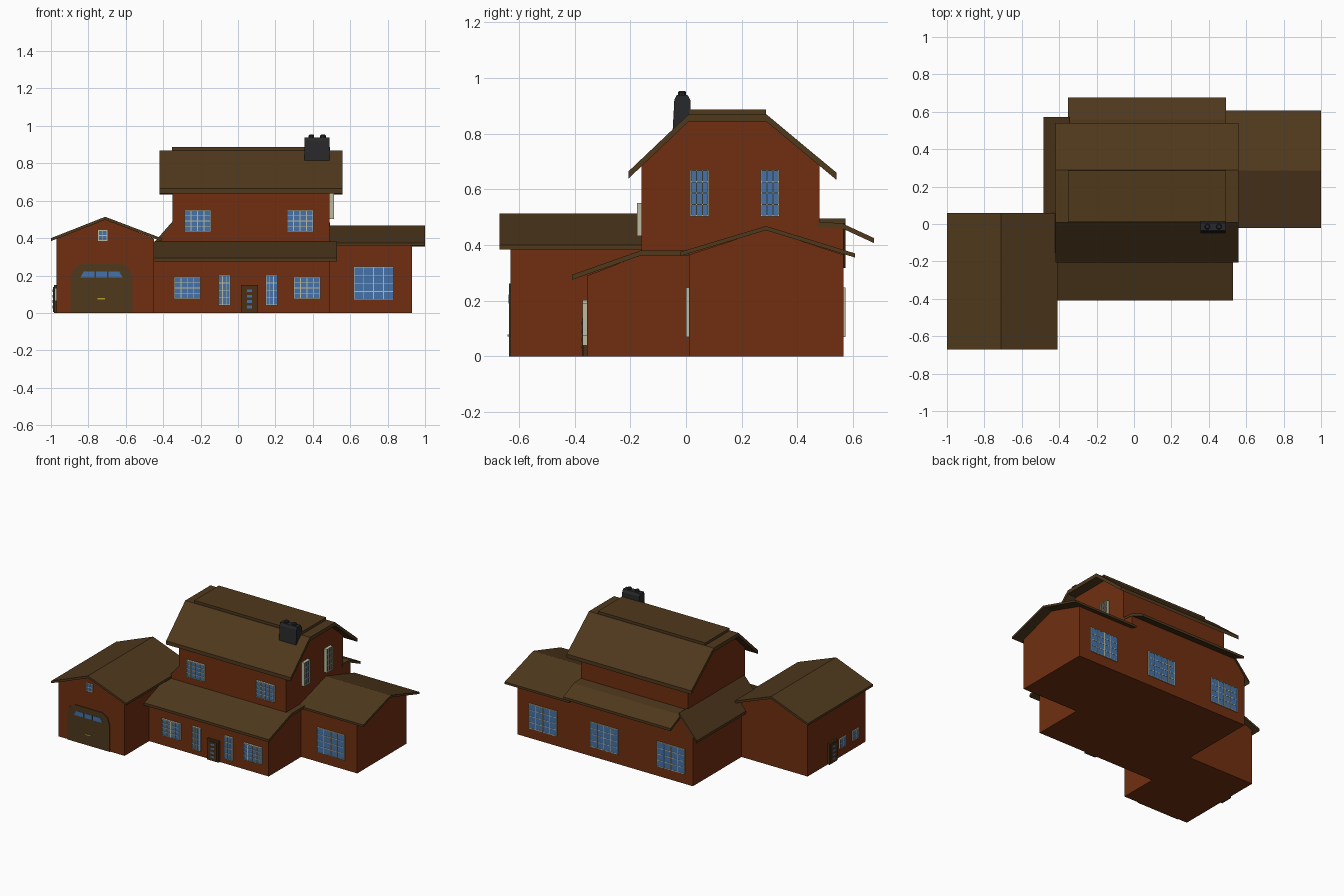
import bpy, bmesh
from mathutils import Vector

if "Cube" in bpy.data.objects:
    bpy.data.objects.remove(bpy.data.objects["Cube"])


def material(name, r, g, b):
    m = bpy.data.materials.new(name)
    m.diffuse_color = (r, g, b, 1)
    m.use_nodes = True
    m.node_tree.nodes["Principled BSDF"].inputs["Base Color"].default_value = m.diffuse_color
    return m


WALL = material("brick", 0.16, 0.028, 0.005)
ROOF = material("roof_brown", 0.078, 0.04, 0.012)
DOOR = material("door_brown", 0.07, 0.03, 0.008)
GLASS = material("blue_glass", 0.06, 0.17, 0.40)
FRAME = material("cream_frame", 0.50, 0.50, 0.36)
DARK = material("chimney_grey", 0.022, 0.022, 0.024)
BRASS = material("brass", 0.45, 0.32, 0.03)


def finish(name, bm, mats):
    bmesh.ops.recalc_face_normals(bm, faces=bm.faces)
    me = bpy.data.meshes.new(name)
    bm.to_mesh(me)
    bm.free()
    for m in mats:
        me.materials.append(m)
    ob = bpy.data.objects.new(name, me)
    bpy.context.collection.objects.link(ob)
    return ob


def add_prism(bm, pts, place, lo, hi, mat=0):
    """Extrude a 2D outline between lo and hi; place(u, v, d) gives the 3D point."""
    a = [bm.verts.new(place(u, v, lo)) for u, v in pts]
    b = [bm.verts.new(place(u, v, hi)) for u, v in pts]
    n = len(pts)
    faces = [bm.faces.new(a), bm.faces.new(b[::-1])]
    faces += [bm.faces.new((a[i], b[i], b[(i + 1) % n], a[(i + 1) % n])) for i in range(n)]
    for f in faces:
        f.material_index = mat


def rect(u0, u1, v0, v1):
    return [(u0, v0), (u1, v0), (u1, v1), (u0, v1)]


def along_x(u, v, d):
    return Vector((d, u, v))


def along_y(u, v, d):
    return Vector((u, d, v))


def on_wall(side, at):
    """Placement on a wall: d is the distance out of the wall."""
    return {
        "front": lambda u, v, d: Vector((u, at - d, v)),
        "back": lambda u, v, d: Vector((u, at + d, v)),
        "right": lambda u, v, d: Vector((at + d, u, v)),
        "left": lambda u, v, d: Vector((at - d, u, v)),
    }[side]


def prism(name, pts, place, lo, hi, mat):
    bm = bmesh.new()
    add_prism(bm, pts, place, lo, hi)
    return finish(name, bm, [mat])


def roof(name, path, place, lo, hi, t=0.018):
    """Roof sheet following a profile path, t thick."""
    return prism(name, path + [(u, v - t) for u, v in reversed(path)], place, lo, hi, ROOF)


def window(name, side, at, u0, u1, v0, v1, cols, rows, depth=0.016):
    bm = bmesh.new()
    p = on_wall(side, at)
    add_prism(bm, rect(u0, u1, v0, v1), p, -0.005, depth * 0.7, 0)
    w = 0.0022
    for i in range(cols + 1):
        u = u0 + (u1 - u0) * i / cols
        add_prism(bm, rect(u - w, u + w, v0 - w, v1 + w), p, -0.005, depth, 1)
    for j in range(rows + 1):
        v = v0 + (v1 - v0) * j / rows
        add_prism(bm, rect(u0 - w, u1 + w, v - w, v + w), p, -0.005, depth - 0.001, 1)
    return finish(name, bm, [GLASS, FRAME])


def door(name, side, at, u0, u1, h):
    bm = bmesh.new()
    p = on_wall(side, at)
    c = (u0 + u1) / 2
    add_prism(bm, rect(u0, u1, 0, h), p, -0.005, 0.014, 0)
    add_prism(bm, rect(u0 + 0.012, u1 - 0.012, 0.004, h - 0.012), p, 0, 0.018, 0)
    for j in range(4):
        add_prism(bm, rect(c - 0.013, c + 0.013, 0.025 + 0.029 * j, 0.039 + 0.029 * j), p, 0, 0.021, 1)
    return finish(name, bm, [DOOR, GLASS])


# Ground floor, wing, garage and upper floor walls
prism("ground_floor", [(-0.355, 0), (0.565, 0), (0.565, 0.365), (-0.16, 0.365), (-0.355, 0.29)],
      along_x, -0.45, 0.49, WALL)
prism("back_wall_rise", rect(0.47, 0.565, 0.36, 0.465), along_x, -0.35, 0.49, WALL)
prism("left_gable_infill", [(-0.45, 0.35), (-0.35, 0.35), (-0.35, 0.475), (-0.45, 0.355)],
      along_y, -0.16, 0.565, WALL)
prism("wing", [(0.01, 0), (0.565, 0), (0.565, 0.365), (0.287, 0.455), (0.01, 0.365)],
      along_x, 0.49, 0.93, WALL)
prism("garage", [(-0.97, 0), (-0.45, 0), (-0.45, 0.398), (-0.71, 0.5), (-0.97, 0.398)],
      along_y, -0.63, 0.02, WALL)
prism("upper_floor", [(-0.16, 0.3), (0.48, 0.3), (0.48, 0.685), (0.285, 0.85), (0.005, 0.85), (-0.16, 0.685)],
      along_x, -0.35, 0.49, WALL)

# Roofs
roof("main_roof", [(-0.207, 0.664), (0.008, 0.868), (0.29, 0.868), (0.54, 0.66)], along_x, -0.42, 0.56, 0.026)
prism("roof_ridge_panel", rect(0.012, 0.287, 0.86, 0.886), along_x, -0.352, 0.492, ROOF)
roof("porch_roof", [(-0.41, 0.293), (-0.16, 0.381), (0.01, 0.381)], along_x, -0.46, 0.53)
roof("back_roof", [(0.47, 0.484), (0.56, 0.478), (0.675, 0.425)], along_x, -0.352, 0.492)
roof("left_roof", [(-0.485, 0.335), (-0.345, 0.495)], along_y, -0.155, 0.572)
roof("wing_roof", [(-0.022, 0.375), (0.287, 0.468), (0.607, 0.37)], along_x, 0.49, 1.0, 0.015)
roof("garage_roof", [(-1.0, 0.4), (-0.71, 0.514), (-0.41, 0.4)], along_y, -0.67, 0.06, 0.016)

# Front windows, in mirrored-looking pairs
for i, x in enumerate((-0.34, 0.3)):
    window(f"front_window_{i}", "front", -0.355, x, x + 0.138, 0.077, 0.19, 4, 4)
for i, x in enumerate((-0.103, 0.15)):
    window(f"side_light_{i}", "front", -0.355, x, x + 0.06, 0.042, 0.2, 3, 4)
for i, x in enumerate((-0.285, 0.263)):
    window(f"upper_window_{i}", "front", -0.16, x, x + 0.138, 0.435, 0.548, 4, 4)
window("wing_window", "front", 0.01, 0.62, 0.83, 0.072, 0.245, 4, 4, 0.01)

# Back, gable end and garage windows
for i, x in enumerate((-0.385, 0.138, 0.62)):
    window(f"back_window_{i}", "back", 0.565, x, x + 0.215, 0.072, 0.245, 4, 4, 0.008)
for i, y in enumerate((0.017, 0.27)):
    window(f"gable_window_{i}", "right", 0.49, y, y + 0.063, 0.505, 0.668, 3, 4, 0.022)
for i, y in enumerate((-0.40, -0.545)):
    window(f"garage_side_window_{i}", "left", -0.97, y, y + 0.065, 0.065, 0.13, 2, 2, 0.01)
window("garage_attic_window", "front", -0.63, -0.746, -0.7, 0.387, 0.44, 2, 2, 0.006)

# Doors
door("front_door", "front", -0.355, 0.016, 0.106, 0.15)
door("garage_side_door", "left", -0.97, -0.295, -0.205, 0.15)

# Garage door with clipped corners, three panes and a handle
bm = bmesh.new()
p = on_wall("front", -0.63)
half = [(0.166, 0), (0.166, 0.18), (0.15, 0.235), (0.11, 0.262)]
outline = half + [(-u, v) for u, v in reversed(half)]
add_prism(bm, [(u - 0.73, v) for u, v in outline], p, -0.005, 0.006, 0)
for pane in ([(-0.112, 0.19), (-0.037, 0.19), (-0.037, 0.222), (-0.095, 0.222)],
             rect(-0.03, 0.03, 0.19, 0.222),
             [(0.037, 0.19), (0.112, 0.19), (0.095, 0.222), (0.037, 0.222)]):
    add_prism(bm, [(u - 0.73, v) for u, v in pane], p, 0, 0.008, 1)
add_prism(bm, rect(-0.75, -0.71, 0.072, 0.079), p, 0, 0.01, 2)
finish("garage_door", bm, [ROOF, GLASS, BRASS])

# Chimney: tapered stack with two round pots
prism("chimney", [(-0.048, 0.81), (0.016, 0.81), (0.016, 0.92), (0.006, 0.938), (-0.034, 0.938), (-0.042, 0.92)],
      along_x, 0.356, 0.49, DARK)
for i, x in enumerate((0.392, 0.454)):
    bpy.ops.mesh.primitive_cylinder_add(vertices=10, radius=0.016, depth=0.03, location=(x, -0.014, 0.938))
    pot = bpy.context.object
    pot.name = f"chimney_pot_{i}"
    pot.data.materials.append(DARK)
    bev = pot.modifiers.new("soft_rim", "BEVEL")
    bev.width = 0.005
    bev.segments = 1
